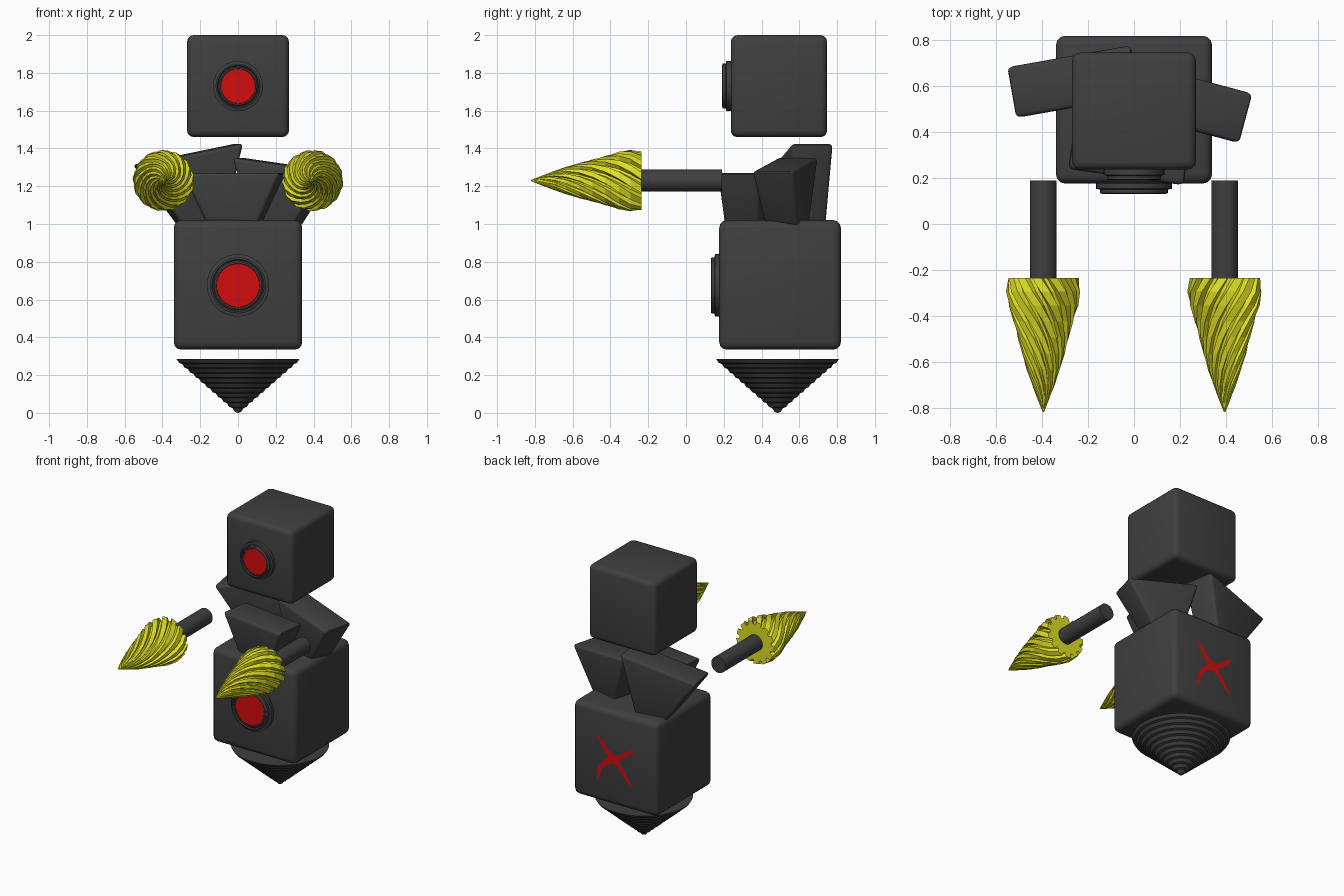
import bpy, bmesh, math
from mathutils import Matrix, Vector, Euler

if "Cube" in bpy.data.objects:
    bpy.data.objects.remove(bpy.data.objects["Cube"])


def material(name, rgb):
    m = bpy.data.materials.new(name)
    m.diffuse_color = (*rgb, 1)
    m.use_nodes = True
    m.node_tree.nodes["Principled BSDF"].inputs["Base Color"].default_value = m.diffuse_color
    return m


GREY = material("dark grey", (0.05, 0.05, 0.05))
RED = material("red", (0.65, 0.004, 0.004))
YELLOW = material("yellow", (0.74, 0.74, 0.018))


def finish(bm, name, mat, smooth=True, matrix=None, recalc=True):
    if matrix:
        bm.transform(matrix)
    if recalc:
        bmesh.ops.recalc_face_normals(bm, faces=bm.faces)
    me = bpy.data.meshes.new(name)
    bm.to_mesh(me)
    bm.free()
    me.materials.append(mat)
    ob = bpy.data.objects.new(name, me)
    bpy.context.collection.objects.link(ob)
    if smooth:
        bpy.ops.object.select_all(action='DESELECT')
        ob.select_set(True)
        bpy.context.view_layer.objects.active = ob
        bpy.ops.object.shade_smooth_by_angle(angle=math.radians(32))
    return ob


def block(name, bottom, top, height, bevel, matrix):
    """Rounded box whose origin is the top centre; bottom and top are half sizes."""
    bm = bmesh.new()
    bmesh.ops.create_cube(bm, size=2)
    for v in bm.verts:
        hx, hy = top if v.co.z > 0 else bottom
        v.co = (v.co.x * hx, v.co.y * hy, 0 if v.co.z > 0 else -height)
    bmesh.ops.bevel(bm, geom=bm.edges[:], offset=bevel, segments=3,
                    profile=0.5, affect='EDGES')
    return finish(bm, name, GREY, matrix=matrix)


def bridge(bm, rings):
    for a, b in zip(rings, rings[1:]):
        n = len(a)
        for i in range(n):
            bm.faces.new((a[i], a[(i + 1) % n], b[(i + 1) % n], b[i]))


def lathe(name, profile, mat, matrix, n=32):
    """Turn (radius, height) points about z and cap both ends."""
    bm = bmesh.new()
    rings = [[bm.verts.new((r * math.cos(t), r * math.sin(t), h))
              for t in (2 * math.pi * i / n for i in range(n))] for r, h in profile]
    bridge(bm, rings)
    bm.faces.new(rings[0])
    bm.faces.new(rings[-1])
    return finish(bm, name, mat, matrix=matrix)


def forward(x, y, z):
    """Local z axis points to the front (-y)."""
    return Matrix.Translation((x, y, z)) @ Matrix.Rotation(math.pi / 2, 4, 'X')


# head and body blocks
block("head", (0.27, 0.255), (0.27, 0.255), 0.54, 0.035, Matrix.Translation((0, 0.492, 2.0)))
block("body", (0.34, 0.322), (0.34, 0.322), 0.685, 0.04, Matrix.Translation((0, 0.498, 1.02)))

# round eyes with stepped rims and a red lens
for part, y, z, s in (("head", 0.24, 1.73, 0.8), ("body", 0.18, 0.675, 1.0)):
    rim = [(0.16, -0.02), (0.165, 0.005), (0.165, 0.03), (0.148, 0.034), (0.148, 0.052),
           (0.138, 0.055), (0.132, 0.047), (0.125, 0.053), (0.116, 0.053), (0.114, 0.045)]
    lathe(part + "_eye_rim", [(r * s, h * 0.88) for r, h in rim], GREY, forward(0, y, z), 40)
    lathe(part + "_eye_lens", [(0.116 * s, 0.040), (0.114 * s, 0.045)], RED, forward(0, y, z), 40)

# loose wedge stones of the neck: top centre, tilt, yaw, half length
for name, pos, tilt, yaw, half in (
        ("neck_wedge_front", (-0.02, 0.315, 1.27), 0, -8, 0.26),
        ("neck_wedge_left", (-0.265, 0.62, 1.37), -11.5, 10, 0.285),
        ("neck_wedge_right", (0.245, 0.525, 1.315), 8, -15, 0.26)):
    rot = Euler((0, math.radians(tilt), math.radians(yaw))).to_matrix().to_4x4()
    height = pos[2] - 0.98
    block(name, (half - 0.46 * height, 0.092), (half, 0.113), height, 0.02,
          Matrix.Translation(pos) @ rot)

# stepped cone under the body
STEPS = 11
cone = []
for i in range(STEPS):
    r, z = 0.325 * (1 - i / STEPS), 0.285 * (1 - i / STEPS)
    cone += [(r, z), (r - 0.013, z - 0.020)]
cone.append((0.002, 0.0))
lathe("base_cone", cone, GREY, Matrix.Translation((0, 0.485, 0)), 40)

# arms: rods with fluted, twisted drills, mirrored left and right
TEETH = 13
OUTLINE = [(0.155, 0), (0.163, 0.06), (0.153, 0.12), (0.131, 0.19), (0.112, 0.26),
           (0.094, 0.33), (0.073, 0.40), (0.050, 0.465), (0.027, 0.525), (0.003, 0.585)]
TOOTH = [(0.0, 0.83), (0.08, 1.0), (0.62, 0.98), (0.75, 0.83)]
for side, sx in (("left", -1), ("right", 1)):
    lathe(side + "_arm_rod", [(0.058, 0), (0.058, 0.43)], GREY, forward(sx * 0.395, 0.19, 1.23), 24)
    bm = bmesh.new()
    rings = []
    for r, h in OUTLINE:
        ring = []
        for k in range(TEETH):
            for frac, depth in TOOTH:
                t = sx * (2 * math.pi * (k + frac) / TEETH + 4.2 * h)
                ring.append(bm.verts.new((r * depth * math.cos(t), r * depth * math.sin(t), h)))
        rings.append(ring)
    bridge(bm, rings)
    bm.faces.new(rings[0])
    bm.faces.new(rings[-1])
    finish(bm, side + "_drill", YELLOW, False, forward(sx * 0.395, -0.235, 1.23))

# painted four-armed mark on the back of the body (u runs right as seen from behind)
bm = bmesh.new()
for arm in ([(-0.07, 0.06), (-0.09, 0.10), (-0.135, 0.145)],
            [(0.055, 0.025), (0.11, 0.065), (0.165, 0.11)],
            [(-0.065, -0.04), (-0.11, -0.09), (-0.13, -0.185)],
            [(0.055, -0.045), (0.09, -0.10), (0.145, -0.16)]):
    pts = [Vector((0, 0))] + [Vector(p) for p in arm]
    pairs = []
    for i, w in enumerate((0.026, 0.017, 0.015, 0.007)):
        d = (pts[min(i + 1, 3)] - pts[max(i - 1, 0)]).normalized()
        side = Vector((-d.y, d.x)) * w
        pairs.append([bm.verts.new((0.01 - q.x, 0.823, 0.675 + q.y))
                      for q in (pts[i] + side, pts[i] - side)])
    for a, b in zip(pairs, pairs[1:]):
        bm.faces.new((a[0], a[1], b[1], b[0]))
for f in bm.faces:
    f.normal_update()
    if f.normal.y < 0:
        f.normal_flip()
finish(bm, "back_mark", RED, False, recalc=False)
